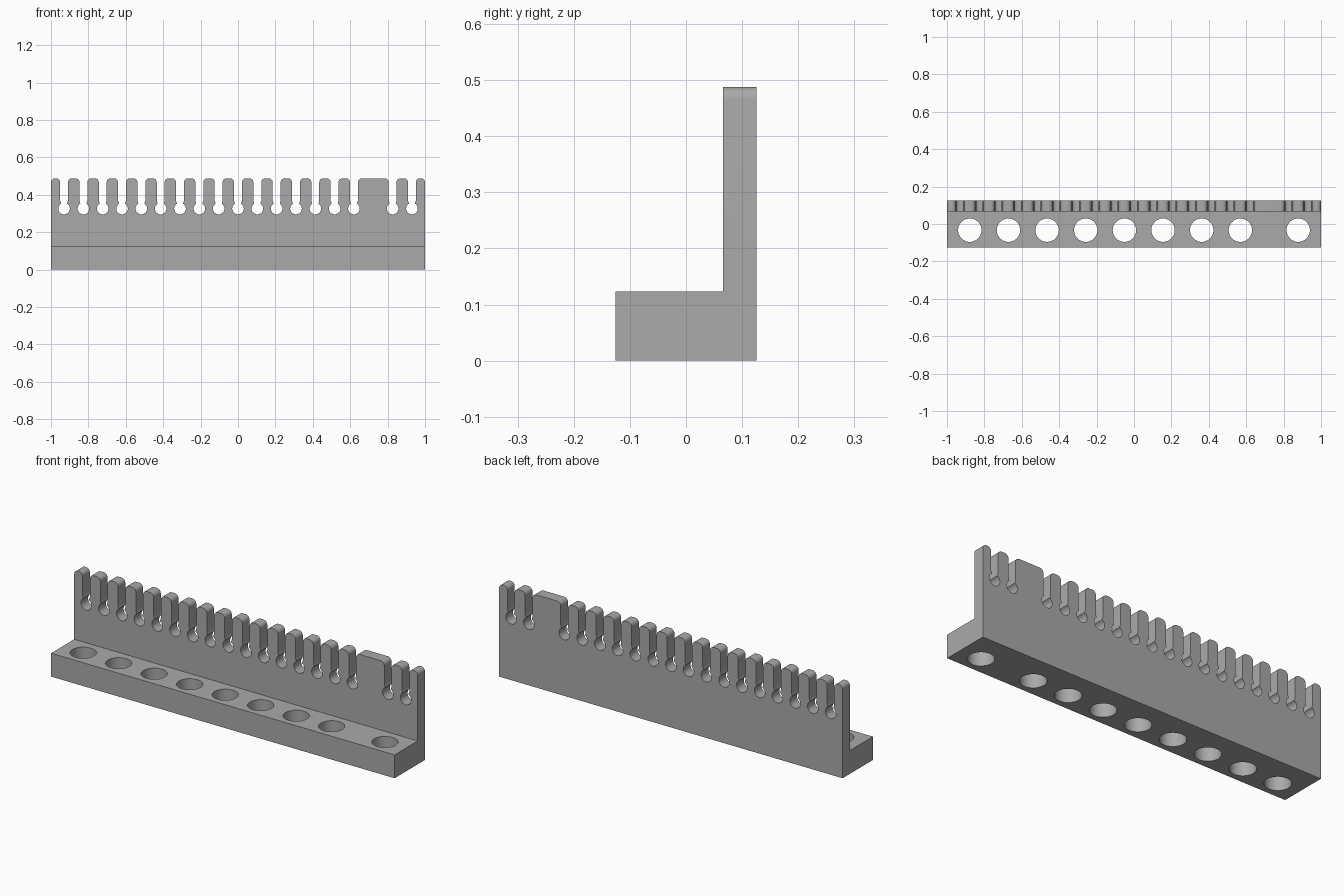
import bpy, bmesh, math
from math import cos, sin, pi

cube = bpy.data.objects.get("Cube")
if cube:
    bpy.data.objects.remove(cube, do_unlink=True)

PITCH = 1.86 / 18
HALF_SLOT, NECK, EYE_R, EYE_Z = 0.021, 0.016, 0.031, 0.326
TOP, CORNER = 0.488, 0.022

grey = bpy.data.materials.new("plain grey")
grey.use_nodes = True
color = (0.4, 0.4, 0.4, 1)
grey.diffuse_color = color
grey.node_tree.nodes["Principled BSDF"].inputs["Base Color"].default_value = color


def prism(name, points, offset):
    """Extrude a closed outline of 3D points along an offset."""
    bm = bmesh.new()
    face = bm.faces.new([bm.verts.new(p) for p in points])
    ext = bmesh.ops.extrude_face_region(bm, geom=[face])
    verts = [v for v in ext["geom"] if isinstance(v, bmesh.types.BMVert)]
    bmesh.ops.translate(bm, verts=verts, vec=offset)
    bmesh.ops.recalc_face_normals(bm, faces=bm.faces)
    mesh = bpy.data.meshes.new(name)
    bm.to_mesh(mesh)
    bm.free()
    mesh.materials.append(grey)
    obj = bpy.data.objects.new(name, mesh)
    bpy.context.collection.objects.link(obj)
    return obj


def arc(cx, cz, r, a0, a1, n):
    return [(cx + r * cos(a0 + (a1 - a0) * i / n), cz + r * sin(a0 + (a1 - a0) * i / n))
            for i in range(n + 1)]


def tooth_top(x0, x1):
    """Rounded top of one tooth, left to right."""
    z = TOP - CORNER
    return (arc(x0 + CORNER, z, CORNER, pi, pi / 2, 6)
            + arc(x1 - CORNER, z, CORNER, pi / 2, 0, 6))


def keyhole(x):
    """Slot with a narrowed neck and a round eye, left to right."""
    a = math.acos(NECK / EYE_R)
    neck_z = EYE_Z + EYE_R * sin(a) + 0.015
    return ([(x - HALF_SLOT, neck_z)]
            + arc(x, EYE_Z, EYE_R, pi - a, 2 * pi + a, 28)
            + [(x + HALF_SLOT, neck_z)])


# Comb outline: teeth and slots, with one slot left out
slots = [-0.93 + i * PITCH for i in range(19) if i != 16]
outline = [(-1, -0.05)]
left = -1
for x in slots:
    outline += tooth_top(left, x - HALF_SLOT) + keyhole(x)
    left = x + HALF_SLOT
outline += tooth_top(left, 1) + [(1, -0.05)]
comb = prism("comb_outline_cutter", [(x, -0.3, z) for x, z in outline], (0, 0.6, 0))

# L-shaped bracket
section = [(-0.126, 0), (0.126, 0), (0.126, 0.6), (0.066, 0.6), (0.066, 0.123), (-0.126, 0.123)]
body = prism("slotted_bracket", [(-1.1, y, z) for y, z in section], (2.2, 0, 0))
cutters = [(comb, "INTERSECT")]

# Round holes through the base
for i in range(9):
    cx = 0.878 if i == 8 else -0.878 + 2 * PITCH * i
    ring = arc(cx, -0.033, 0.0625, 0, 2 * pi, 48)[:-1]
    hole = prism(f"base_hole_cutter_{i + 1}", [(x, y, -0.1) for x, y in ring], (0, 0, 0.3))
    cutters.append((hole, "DIFFERENCE"))

bpy.context.view_layer.objects.active = body
body.select_set(True)
for cutter, operation in cutters:
    mod = body.modifiers.new(cutter.name, "BOOLEAN")
    mod.operation = operation
    mod.solver = "EXACT"
    mod.object = cutter
    bpy.ops.object.modifier_apply(modifier=mod.name)
    bpy.data.objects.remove(cutter, do_unlink=True)

bpy.ops.object.shade_smooth_by_angle(angle=math.radians(30))
